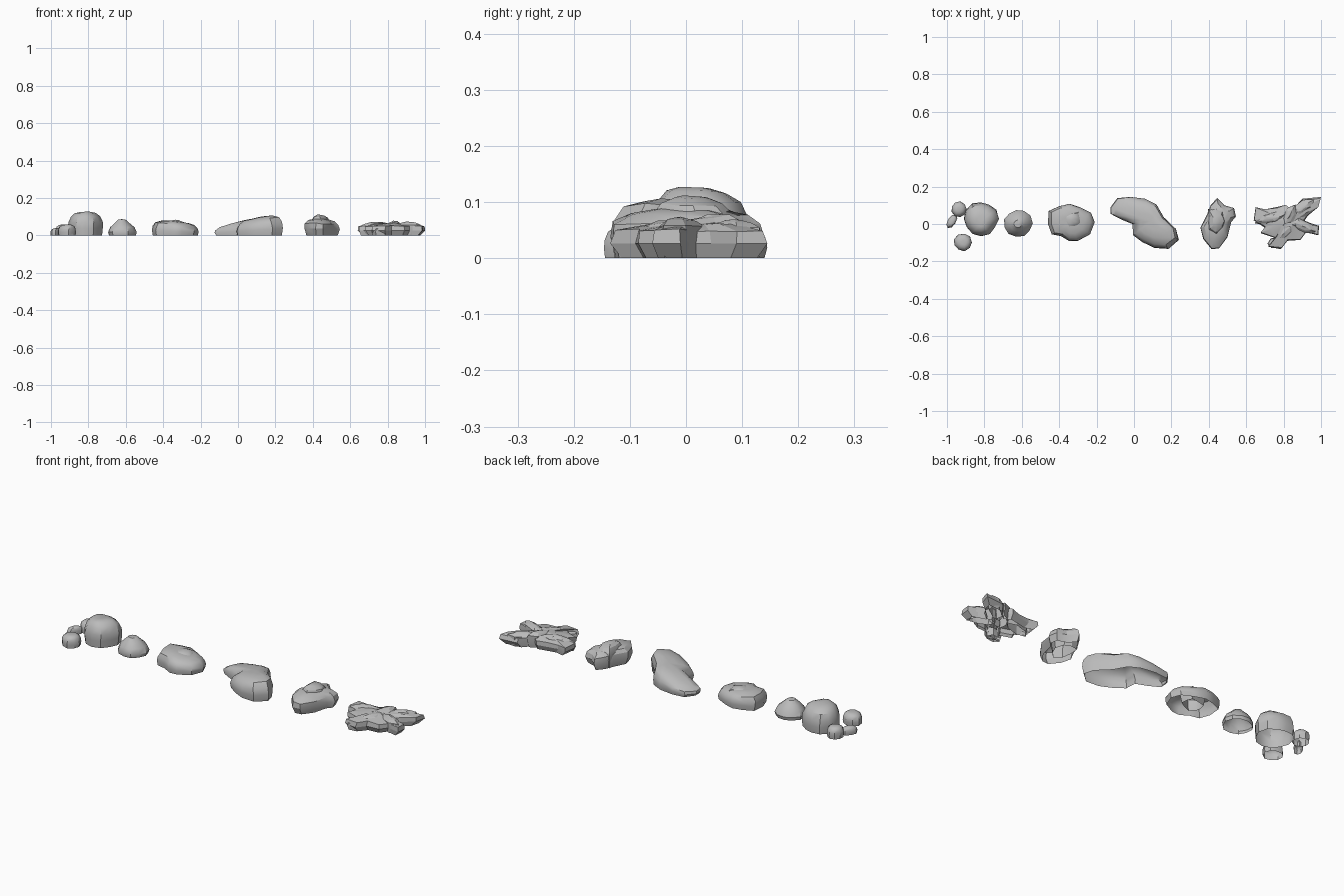
import bpy, bmesh, math, random
from mathutils import Vector, noise

cube = bpy.data.objects.get("Cube")
if cube:
    bpy.data.objects.remove(cube, do_unlink=True)

stone = bpy.data.materials.new("grey_stone")
stone.use_nodes = True
stone.diffuse_color = (0.5, 0.5, 0.5, 1)
bsdf = stone.node_tree.nodes["Principled BSDF"]
bsdf.inputs["Base Color"].default_value = stone.diffuse_color
bsdf.inputs["Roughness"].default_value = 0.9

# Ring profiles: (share of the outline, share of the height)
DOME = [(0.96, 0), (1, 0.3), (0.98, 0.55), (0.86, 0.8), (0.6, 0.95), (0.3, 1)]
CONE = [(0.94, 0), (1, 0.2), (0.85, 0.5), (0.55, 0.75), (0.28, 0.97)]
BLOCK = [(0.88, 0), (1, 0.4), (0.95, 0.7), (0.75, 0.88), (0.4, 0.97)]
SLAB = [(0.86, 0), (1, 0.4), (0.97, 0.75), (0.6, 0.9), (0.25, 0.97)]


def rock(name, outline, peak, height, rings, tilt=(0, 0), rough=0.006, angle=35):
    """Hollow rock with an open base, rising in rings from outline to peak."""
    bm = bmesh.new()
    peak = Vector(peak)
    loops = []
    for share, rise in rings:
        loop = []
        for p in outline:
            q = peak.lerp(Vector(p), share)
            z = height * rise * (1 + (q - peak).dot(Vector(tilt)))
            v = Vector((q.x, q.y, z))
            if 0.5 < rise:
                n = noise.noise_vector(v * 17)
                v += Vector((n.x, n.y, n.z * 0.7)) * rough
            loop.append(bm.verts.new(v))
        loops.append(loop)
    count = len(outline)
    for low, high in zip(loops, loops[1:]):
        for i in range(count):
            j = (i + 1) % count
            bm.faces.new((low[i], low[j], high[j], high[i]))
    top = bm.verts.new((*peak, height))
    for i in range(count):
        bm.faces.new((loops[-1][i], loops[-1][(i + 1) % count], top))
    bmesh.ops.recalc_face_normals(bm, faces=bm.faces)
    if sum(f.normal.z for f in bm.faces) < 0:
        bmesh.ops.reverse_faces(bm, faces=bm.faces)
    mesh = bpy.data.meshes.new(name)
    bm.to_mesh(mesh)
    bm.free()
    mesh.materials.append(stone)
    obj = bpy.data.objects.new(name, mesh)
    bpy.context.collection.objects.link(obj)
    bpy.ops.object.select_all(action='DESELECT')
    obj.select_set(True)
    bpy.context.view_layer.objects.active = obj
    bpy.ops.object.shade_smooth_by_angle(angle=math.radians(angle))
    return obj


def oval(x, y, rx, ry, sides, seed, uneven=0.06, turn=0):
    """Slightly uneven oval outline."""
    rng = random.Random(seed)
    points = []
    for i in range(sides):
        a = math.tau * i / sides
        r = 1 + rng.uniform(-uneven, uneven)
        px, py = rx * r * math.cos(a), ry * r * math.sin(a)
        points.append((x + px * math.cos(turn) - py * math.sin(turn),
                       y + px * math.sin(turn) + py * math.cos(turn)))
    return points


# Tall boulder and its three pebbles
rock("tall_boulder", oval(-0.818, 0.028, 0.09, 0.092, 12, 2), (-0.815, 0.01), 0.125, DOME)
rock("front_pebble", oval(-0.915, -0.098, 0.05, 0.047, 9, 3), (-0.91, -0.098), 0.058, DOME, rough=0.003)
rock("back_pebble", oval(-0.936, 0.08, 0.042, 0.042, 9, 4), (-0.936, 0.08), 0.058, DOME, rough=0.003)
rock("end_pebble", oval(-0.973, 0.015, 0.041, 0.022, 8, 5, turn=1.0), (-0.968, 0.015), 0.04, DOME, rough=0.003)

# Small pointed stone
rock("pointed_stone", oval(-0.62, 0.004, 0.076, 0.073, 11, 6), (-0.62, 0), 0.087, CONE, rough=0.004)

# Low round stone with a raised flake
rock("round_stone", [(-0.46, 0.0), (-0.455, 0.07), (-0.4, 0.095), (-0.345, 0.108), (-0.29, 0.09),
     (-0.23, 0.06), (-0.21, 0.01), (-0.235, -0.055), (-0.3, -0.09), (-0.345, -0.092),
     (-0.39, -0.065), (-0.44, -0.055)], (-0.34, 0.01), 0.077, DOME, tilt=(-1.2, 0))
rock("round_stone_flake", oval(-0.335, 0.02, 0.065, 0.05, 9, 8, 0.15, 0.3), (-0.335, 0.02), 0.084, BLOCK)

# Long two-lobed boulder, rising towards the left
rock("long_boulder", [(-0.125, 0.09), (-0.09, 0.138), (-0.02, 0.145), (0.06, 0.135), (0.12, 0.105),
     (0.16, 0.035), (0.225, -0.03), (0.24, -0.085), (0.185, -0.133), (0.11, -0.128),
     (0.045, -0.097), (-0.005, -0.06), (-0.008, 0.0), (-0.07, 0.025), (-0.125, 0.055)],
     (0.09, 0.015), 0.092, DOME, tilt=(2.2, -0.4))

# Craggy upright boulder with a stepped crown
rock("craggy_boulder", [(0.445, 0.14), (0.485, 0.1), (0.535, 0.085), (0.545, 0.04), (0.52, 0.01),
     (0.5, -0.07), (0.455, -0.13), (0.415, -0.135), (0.37, -0.08), (0.355, -0.02),
     (0.39, 0.05), (0.41, 0.1)], (0.445, 0.01), 0.09, BLOCK, tilt=(-0.8, 0), rough=0.01, angle=28)
rock("craggy_crown", oval(0.44, 0.02, 0.055, 0.075, 8, 9, 0.15), (0.435, 0.01), 0.111, BLOCK,
     tilt=(-1, 0), rough=0.01, angle=28)

# Jagged slab with splintered plates over it
rock("jagged_slab", [(0.64, 0.02), (0.65, 0.09), (0.7, 0.078), (0.76, 0.09), (0.81, 0.1),
     (0.845, 0.075), (0.9, 0.135), (1.0, 0.145), (0.985, 0.09), (0.93, 0.045), (0.91, 0.015),
     (0.99, -0.01), (0.985, -0.06), (0.92, -0.045), (0.89, -0.085), (0.82, -0.09),
     (0.785, -0.135), (0.715, -0.12), (0.755, -0.075), (0.68, -0.05), (0.7, -0.02)],
     (0.82, 0.015), 0.066, SLAB, rough=0.012, angle=15)
for i, (x, y, length, width, turn, high) in enumerate([
        (0.73, 0.03, 0.08, 0.032, 0.3, 0.072), (0.9, 0.085, 0.085, 0.03, 0.65, 0.069),
        (0.83, 0.04, 0.065, 0.04, 1.1, 0.079), (0.9, -0.01, 0.075, 0.032, -0.4, 0.074),
        (0.8, -0.05, 0.08, 0.035, 0.8, 0.067), (0.76, -0.1, 0.05, 0.028, 0.1, 0.05)]):
    rock(f"slab_splinter_{i + 1}", oval(x, y, length, width, 6, 20 + i, 0.12, turn), (x, y),
         high, SLAB, tilt=(1, 1), rough=0.008, angle=15)
